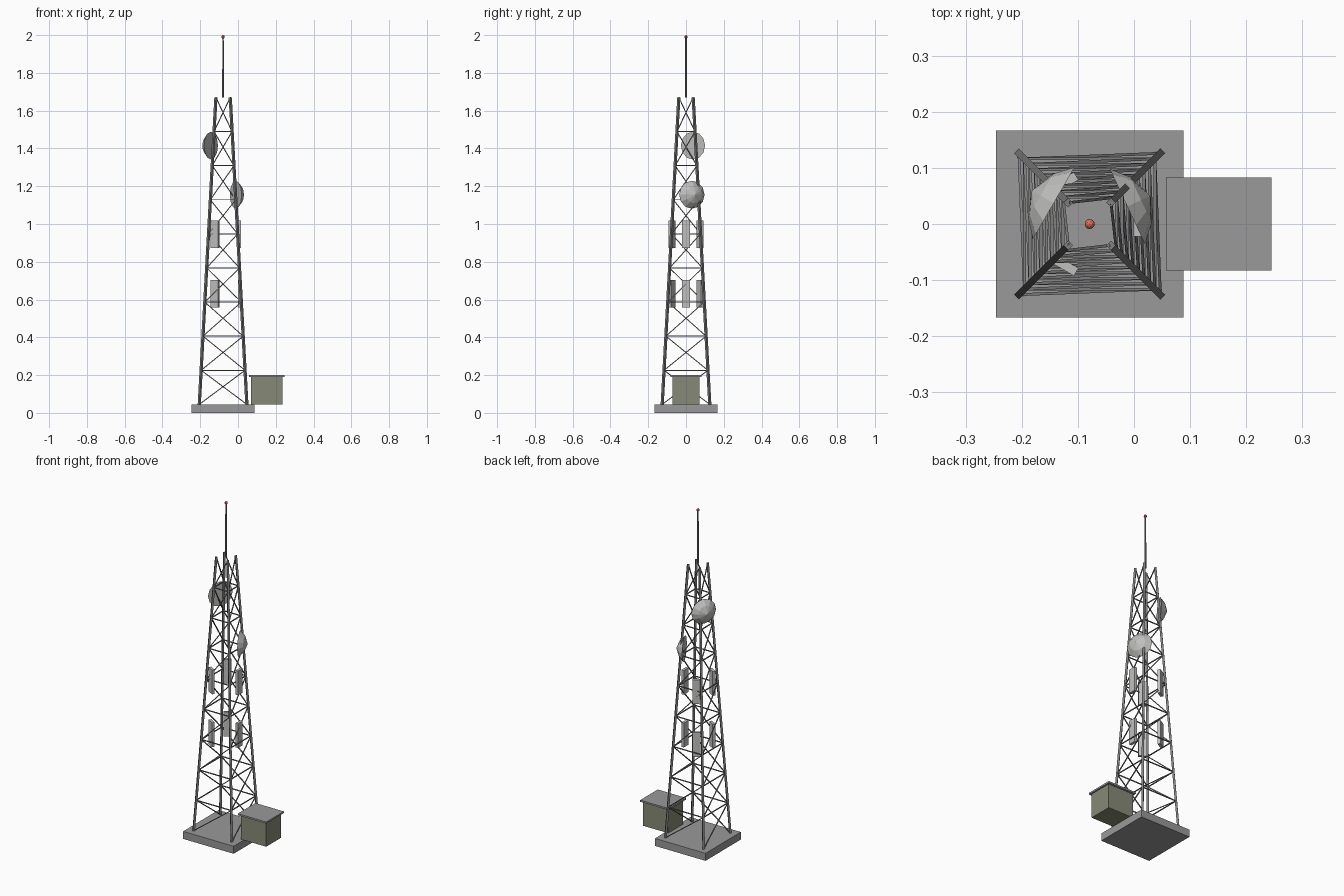
import bpy, bmesh, math
from mathutils import Vector, Matrix

if "Cube" in bpy.data.objects:
    bpy.data.objects.remove(bpy.data.objects["Cube"])

CX = -0.079                 # tower axis
Z0, Z1, BAYS = 0.045, 1.67, 9


def material(name, rgb):
    m = bpy.data.materials.new(name)
    m.use_nodes = True
    m.diffuse_color = (*rgb, 1)
    m.node_tree.nodes["Principled BSDF"].inputs["Base Color"].default_value = (*rgb, 1)
    return m


concrete = material("concrete grey", (0.32, 0.32, 0.32))
steel = material("steel grey", (0.21, 0.21, 0.215))
pale = material("pale grey", (0.53, 0.53, 0.52))
olive = material("olive grey", (0.24, 0.255, 0.18))
red = material("beacon red", (0.75, 0.16, 0.11))


def finish(name, bm, mat):
    bmesh.ops.recalc_face_normals(bm, faces=bm.faces)
    mesh = bpy.data.meshes.new(name)
    bm.to_mesh(mesh)
    bm.free()
    mesh.materials.append(mat)
    ob = bpy.data.objects.new(name, mesh)
    bpy.context.collection.objects.link(ob)


def box(name, centre, size, mat, angle=0):
    bm = bmesh.new()
    m = Matrix.Translation(centre) @ Matrix.Rotation(angle, 4, 'Z') @ Matrix.Diagonal((*size, 1))
    bmesh.ops.create_cube(bm, size=1, matrix=m)
    finish(name, bm, mat)


def beam(bm, a, b, width):
    # square bar between two points
    d = b - a
    m = (Matrix.Translation((a + b) / 2) @ d.to_track_quat('Z', 'Y').to_matrix().to_4x4()
         @ Matrix.Diagonal((width, width, d.length, 1)))
    bmesh.ops.create_cube(bm, size=1, matrix=m)


def polar(radius, angle, z):
    return Vector((CX + radius * math.cos(angle), radius * math.sin(angle), z))


def corner(i, level):
    # point on leg i, counted anticlockwise from front left corner
    t = level / BAYS
    r = (0.126 + (0.038 - 0.126) * t) * math.sqrt(2)
    return polar(r, math.radians(225 + 90 * i), Z0 + (Z1 - Z0) * t)


# Foundation and equipment hut
box("foundation_slab", (CX, 0, 0.0225), (0.334, 0.334, 0.045), concrete)
box("hut_body", (0.152, 0, 0.1175), (0.168, 0.142, 0.145), olive)
box("hut_roof", (0.151, 0, 0.195), (0.188, 0.166, 0.01), concrete)

# Lattice: legs, level rings and one spiralling diagonal per face
legs, rings, braces = bmesh.new(), bmesh.new(), bmesh.new()
for i in range(4):
    beam(legs, corner(i, 0), corner(i, BAYS), 0.012)
    for k in range(BAYS):
        beam(braces, corner(i, k), corner(i + 1, k + 1), 0.005)
        if k:
            beam(rings, corner(i, k), corner(i + 1, k), 0.005)
finish("tower_legs", legs, steel)
finish("level_rings", rings, steel)
finish("diagonal_braces", braces, steel)

# Mast and beacon
bm = bmesh.new()
bmesh.ops.create_cone(bm, cap_ends=True, segments=6, radius1=0.006, radius2=0.004, depth=0.32,
                      matrix=Matrix.Translation((CX, 0, 1.83)))
finish("mast", bm, steel)
bm = bmesh.new()
bmesh.ops.create_icosphere(bm, subdivisions=2, radius=0.009, matrix=Matrix.Translation((CX, 0, 1.991)))
finish("beacon", bm, red)

# Panel antennas, three around the tower at two heights
for z, tier in ((0.63, "lower"), (0.945, "upper")):
    for i in range(3):
        a = math.radians(120 * i)
        box(f"{tier}_panel_{i + 1}", polar(0.086, a, z), (0.016, 0.044, 0.145), pale, a)


# Dishes: pointed domes bulging outwards, closed by a flat disc
def dish(name, degrees, z):
    a = math.radians(degrees)
    sides = 12
    bm = bmesh.new()
    m = (Matrix.Translation(polar(0.074, a, z)) @ Matrix.Rotation(a, 4, 'Z')
         @ Matrix.Rotation(math.pi / 2, 4, 'Y'))
    outline = []
    for radius, depth in ((0.074, 0), (0.045, 0.027)):
        outline.append([bm.verts.new(m @ Vector((radius * math.cos(t), radius * math.sin(t), depth)))
                        for t in (math.tau * i / sides for i in range(sides))])
    rim, middle = outline
    apex = bm.verts.new(m @ Vector((0, 0, 0.045)))
    bm.faces.new(rim)
    for i in range(sides):
        j = (i + 1) % sides
        bm.faces.new((rim[i], rim[j], middle[j], middle[i]))
        bm.faces.new((middle[i], middle[j], apex))
    finish(name, bm, pale)


dish("upper_dish", 150, 1.415)
dish("lower_dish", 25, 1.155)
